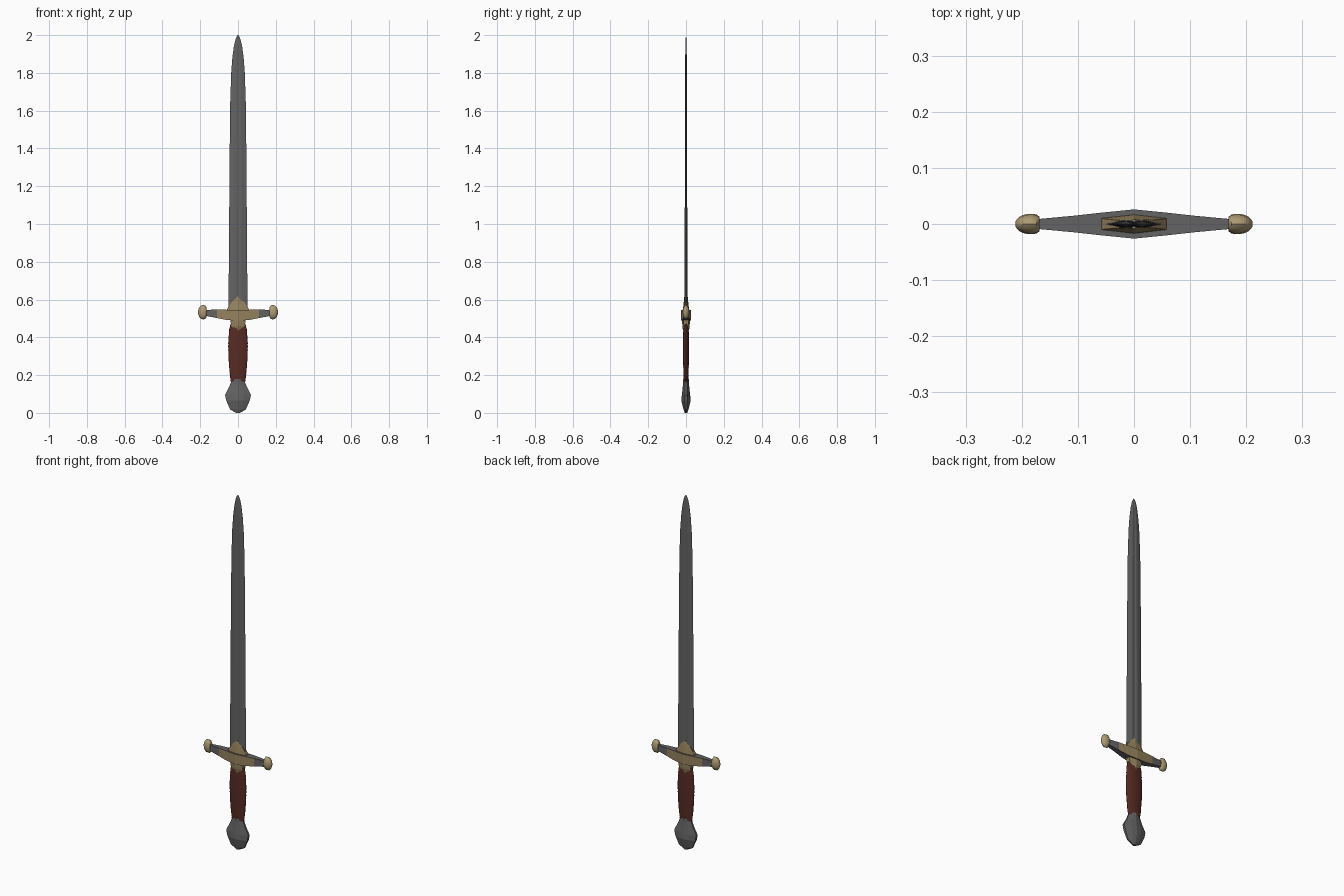
import bpy, bmesh, math
from mathutils import Vector

if "Cube" in bpy.data.objects:
    bpy.data.objects.remove(bpy.data.objects["Cube"])


def mat(name, col):
    m = bpy.data.materials.new(name)
    m.diffuse_color = (*col, 1)
    m.use_nodes = True
    m.node_tree.nodes["Principled BSDF"].inputs["Base Color"].default_value = m.diffuse_color
    return m


STEEL = mat("dark steel", (0.125, 0.125, 0.128))
BRASS = mat("old brass", (0.30, 0.225, 0.11))
PALE = mat("pale brass", (0.42, 0.33, 0.175))
LEATHER = mat("red leather", (0.095, 0.024, 0.017))


def loft(name, rings, mats, rule=None, smooth=None):
    """Skin a list of equal-length rings and cap both ends."""
    bm = bmesh.new()
    vs = [[bm.verts.new(p) for p in r] for r in rings]
    n = len(vs[0])
    for a, b in zip(vs, vs[1:]):
        for i in range(n):
            j = (i + 1) % n
            bm.faces.new((a[i], a[j], b[j], b[i]))
    bm.faces.new(vs[0])
    bm.faces.new(vs[-1])
    bmesh.ops.recalc_face_normals(bm, faces=bm.faces)
    bm.normal_update()
    if rule:
        for f in bm.faces:
            f.material_index = rule(f)
    me = bpy.data.meshes.new(name)
    bm.to_mesh(me)
    bm.free()
    for m in mats:
        me.materials.append(m)
    ob = bpy.data.objects.new(name, me)
    bpy.context.collection.objects.link(ob)
    if smooth:
        bpy.context.view_layer.objects.active = ob
        ob.select_set(True)
        bpy.ops.object.shade_smooth_by_angle(angle=math.radians(smooth))
        ob.select_set(False)
    return ob


# Blade: sharp edges, raised shoulders and a shallow central groove
def blade_ring(z, w):
    t = min(0.0075, w * 0.2) * (1.1 - 0.2 * z)
    half = [(-w, 0), (-0.4 * w, -t), (-0.2 * w, -t), (0, -0.65 * t),
            (0.2 * w, -t), (0.4 * w, -t), (w, 0)]
    back = [(x, -y) for x, y in reversed(half[1:-1])]
    return [Vector((x, y, z)) for x, y in half + back]


loft("blade", [blade_ring(z, w) for z, w in [
    (0.53, 0.052), (0.6, 0.050), (1.0, 0.047), (1.4, 0.044), (1.65, 0.041),
    (1.8, 0.036), (1.88, 0.030), (1.94, 0.022), (1.975, 0.014),
    (1.993, 0.007), (2.0, 0.002)]], [STEEL])


# Crossguard: diamond in plan, brass on the middle of front and back
def guard_ring(x, y, lo, hi):
    return [Vector((x, -y, lo)), Vector((x, y, lo)), Vector((x, y, hi)), Vector((x, -y, hi))]


right = [(0.0, 0.026, 0.488, 0.545), (0.06, 0.020, 0.492, 0.546),
         (0.11, 0.0145, 0.502, 0.547), (0.18, 0.008, 0.515, 0.545)]
arm = [(-x, y, lo, hi) for x, y, lo, hi in reversed(right[1:])] + right
loft("crossguard", [guard_ring(*a) for a in arm], [STEEL, BRASS],
     lambda f: int(abs(f.normal.y) > 0.6 and abs(f.calc_center_median().x) < 0.11))


# Pointed brass collars above and below the guard
def collar_ring(z, w, y):
    return [Vector((x, s, z)) for x, s in
            [(-w, -0.6 * y), (0, -y), (w, -0.6 * y), (w, 0.6 * y), (0, y), (-w, 0.6 * y)]]


loft("upper_collar", [collar_ring(*c) for c in
                      [(0.53, 0.062, 0.018), (0.553, 0.056, 0.016),
                       (0.585, 0.034, 0.012), (0.615, 0.005, 0.009)]], [BRASS])
loft("lower_collar", [collar_ring(*c) for c in
                      [(0.437, 0.008, 0.0165), (0.46, 0.036, 0.019),
                       (0.50, 0.042, 0.022)]], [BRASS])

# Knobs on the ends of the guard
for side, label in ((-1, "left"), (1, "right")):
    rings = []
    for x, s in [(0.168, 0.7), (0.174, 0.95), (0.183, 1.0), (0.195, 0.95),
                 (0.204, 0.72), (0.211, 0.3)]:
        rings.append([Vector((side * x, 0.018 * s * math.cos(a), 0.533 + 0.038 * s * math.sin(a)))
                      for a in [math.tau * i / 12 for i in range(12)]])
    loft(label + "_guard_knob", rings, [PALE], smooth=40)

# Leather grip with shallow wrapping ridges
keys = [(0.14, 0.034), (0.2, 0.043), (0.28, 0.050), (0.36, 0.052), (0.44, 0.047), (0.47, 0.040)]


def grip_width(z):
    for (z0, w0), (z1, w1) in zip(keys, keys[1:]):
        if z <= z1:
            return w0 + (w1 - w0) * (z - z0) / (z1 - z0)
    return keys[-1][1]


rings = []
for k in range(37):
    z = 0.14 + 0.33 * k / 36
    w = grip_width(z) + (0.0008 if k % 2 else -0.0008)
    rings.append([Vector((w * math.cos(a), 0.31 * w * math.sin(a), z))
                  for a in [math.tau * i / 16 for i in range(16)]])
loft("grip", rings, [LEATHER], smooth=30)


# Faceted pommel
def pommel_ring(z, w, y):
    half = [(-w, -0.3 * y), (-0.45 * w, -0.8 * y), (0, -y), (0.45 * w, -0.8 * y), (w, -0.3 * y)]
    return [Vector((x, s, z)) for x, s in half + [(-x, -s) for x, s in half]]


loft("pommel", [pommel_ring(*p) for p in
                [(0.0, 0.010, 0.007), (0.018, 0.042, 0.013), (0.065, 0.062, 0.025),
                 (0.095, 0.069, 0.022), (0.135, 0.048, 0.0175), (0.165, 0.036, 0.0155),
                 (0.18, 0.022, 0.0165)]], [STEEL])
